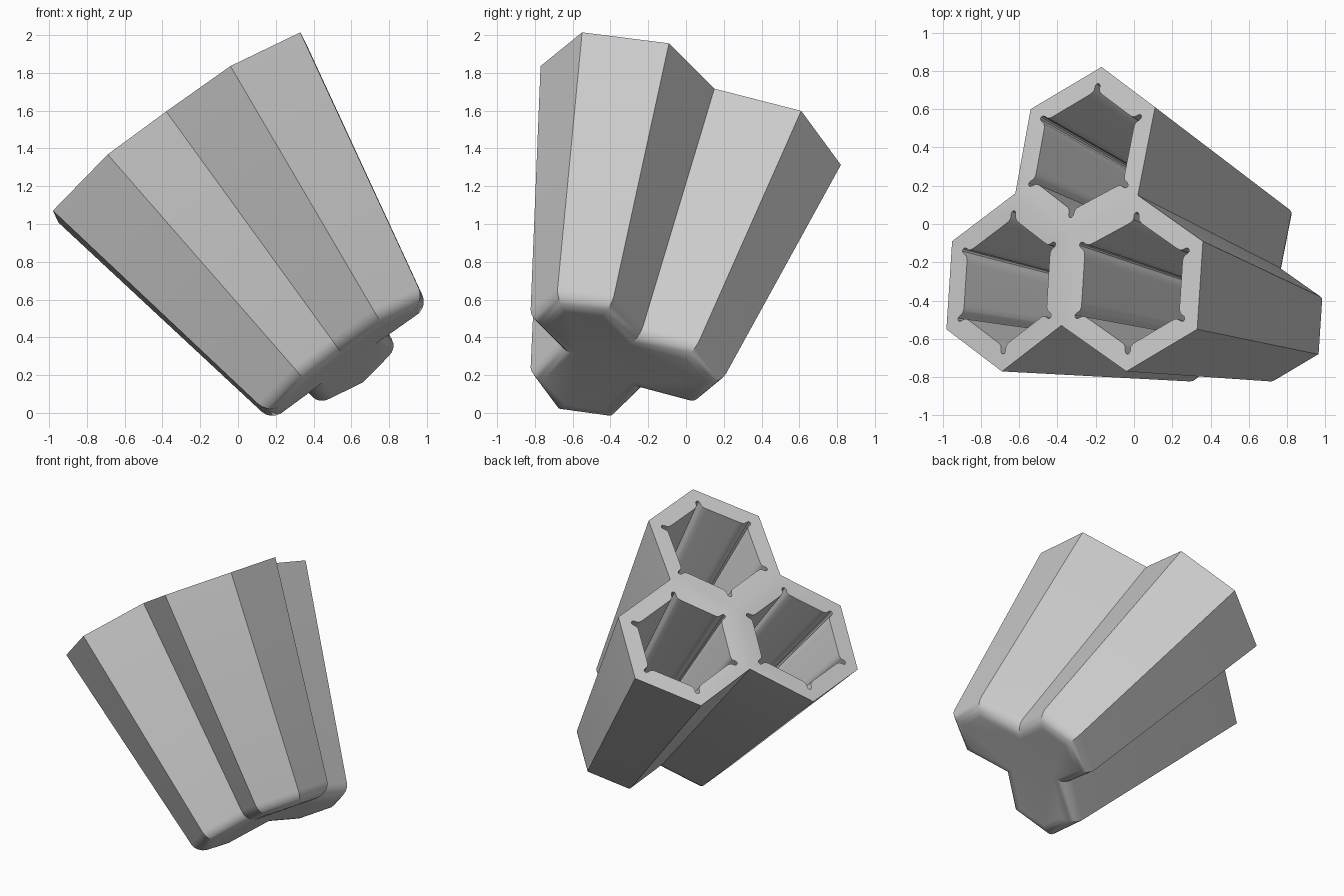
import bpy
import bmesh
from math import sqrt
from mathutils import Vector

cube = bpy.data.objects.get("Cube")
if cube:
    bpy.data.objects.remove(cube, do_unlink=True)

# All walls taper towards one apex; the rim corners lie on a sphere around it
APEX = Vector((2.12, -0.92, -1.85))
RADIUS = 4.275
FLOOR_OUT, FLOOR_IN = 0.63, 0.655


def on_sphere(x, y):
    dx, dy = x - APEX.x, y - APEX.y
    return Vector((x, y, APEX.z + sqrt(RADIUS ** 2 - dx * dx - dy * dy)))


def sunk(p, k):
    return APEX + (p - APEX) * k


# Shared centre corner and outer outline of the three joined hexagons
centre = on_sphere(-0.35, -0.05)
outline = [on_sphere(*p) for p in (
    (-0.38, -0.53), (-0.04, -0.77), (0.33, -0.55), (0.36, -0.09),
    (0.02, 0.15), (0.11, 0.61), (-0.17, 0.82), (-0.54, 0.60),
    (-0.62, 0.16), (-0.95, -0.09), (-0.98, -0.55), (-0.69, -0.77))]
COUNT = len(outline)


def corner_groove(prev, here, nxt, mid):
    """Cavity profile at one corner: a small rounded relief groove."""
    out = (here - mid).normalized()
    back, ahead = (prev - here).normalized(), (nxt - here).normalized()
    side = (ahead - back).normalized()
    q = mid + (here - mid) * 0.72
    t = q + out * 0.025
    return [q + back * 0.06, q + back * 0.03 - side * 0.002,
            q - side * 0.017, t - side * 0.015,
            t + out * 0.011 - side * 0.01, t + out * 0.015,
            t + out * 0.011 + side * 0.01, t + side * 0.015,
            q + side * 0.017, q + ahead * 0.03 + side * 0.002,
            q + ahead * 0.06]


bm = bmesh.new()
top = [bm.verts.new(p) for p in outline]
bottom = [bm.verts.new(sunk(p, FLOOR_OUT)) for p in outline]
top_mid = bm.verts.new(centre)
bottom_mid = bm.verts.new(sunk(centre, FLOOR_OUT))

# Outer walls
for i in range(COUNT):
    j = (i + 1) % COUNT
    bm.faces.new((bottom[i], bottom[j], top[j], top[i]))

for cup in range(3):
    ids = [(cup * 4 + n) % COUNT for n in range(5)]
    # Underside of the cup
    bm.faces.new([bottom_mid] + [bottom[n] for n in reversed(ids)])

    # Cavity profile, walls and floor
    ring = [top_mid] + [top[n] for n in ids]
    mid = sum((v.co for v in ring), Vector()) / 6
    grooves = []
    for n in range(6):
        points = corner_groove(ring[n - 1].co, ring[n].co,
                               ring[(n + 1) % 6].co, mid)
        grooves.append([(bm.verts.new(p), bm.verts.new(sunk(p, FLOOR_IN)))
                        for p in points])
    loop = [pair for g in grooves for pair in g]
    for n, (a, a_low) in enumerate(loop):
        b, b_low = loop[(n + 1) % len(loop)]
        bm.faces.new((a, b, b_low, a_low))
    bm.faces.new([low for _, low in loop])

    # Rim faces between outer edge and cavity, split at the groove tips
    for n in range(6):
        m = (n + 1) % 6
        tip = len(grooves[n]) // 2
        inner = grooves[n][tip:] + grooves[m][:tip + 1]
        bm.faces.new([ring[n], ring[m]] + [v for v, _ in reversed(inner)])

# Rounded lower edge
lower = [bm.edges.get((bottom[i], bottom[(i + 1) % COUNT])) for i in range(COUNT)]
bmesh.ops.bevel(bm, geom=lower, offset=0.085, segments=5, profile=0.5,
                affect='EDGES', clamp_overlap=True)
bmesh.ops.recalc_face_normals(bm, faces=bm.faces[:])

mesh = bpy.data.meshes.new("triple_hex_cup")
bm.to_mesh(mesh)
bm.free()
holder = bpy.data.objects.new("triple_hex_cup", mesh)
bpy.context.collection.objects.link(holder)

# Plain grey finish
grey = bpy.data.materials.new("plain grey")
grey.use_nodes = True
colour = (0.6, 0.6, 0.6, 1)
grey.diffuse_color = colour
grey.node_tree.nodes["Principled BSDF"].inputs["Base Color"].default_value = colour
mesh.materials.append(grey)

bpy.ops.object.select_all(action='DESELECT')
holder.select_set(True)
bpy.context.view_layer.objects.active = holder
bpy.ops.object.shade_smooth_by_angle(angle=0.6)
